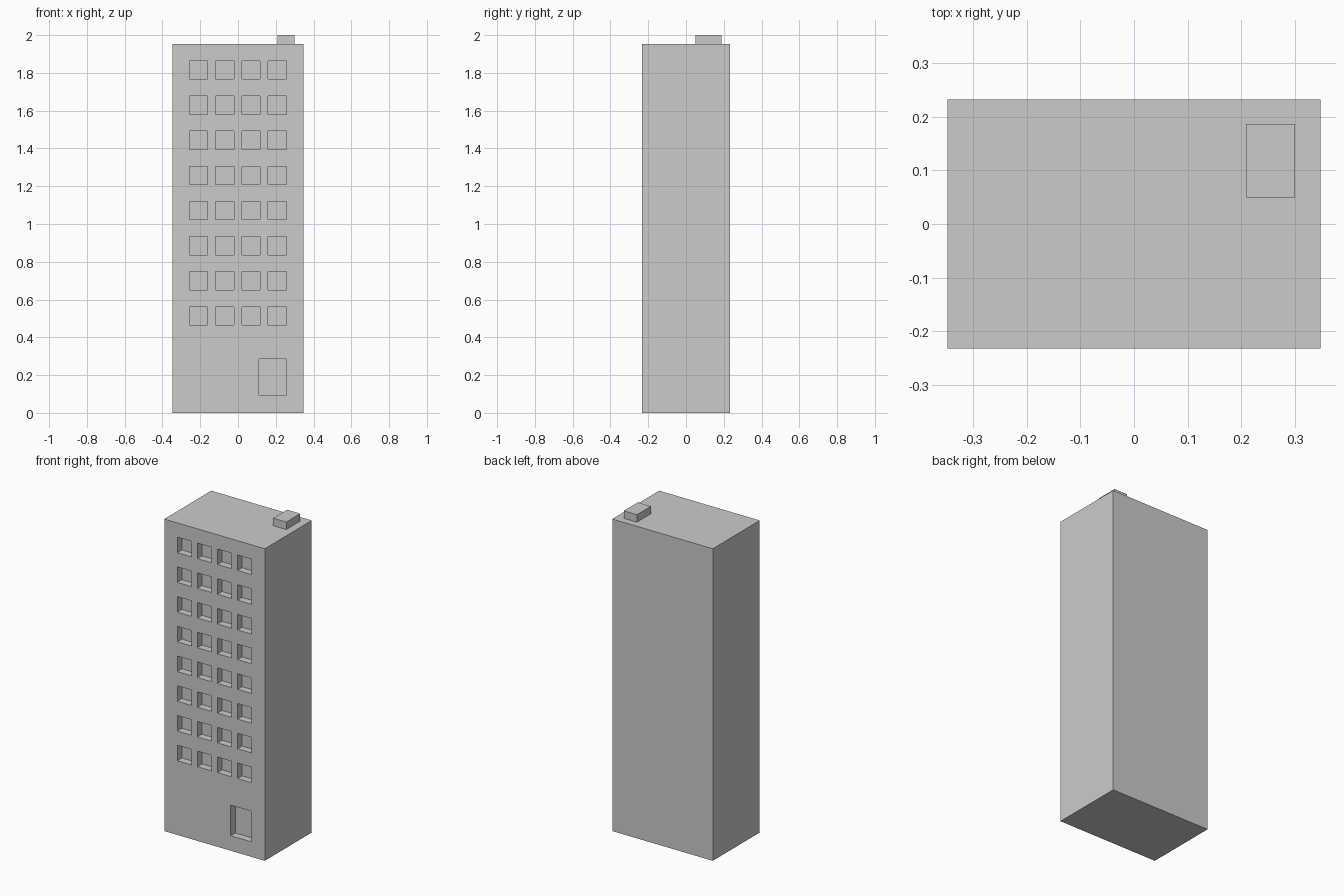
import bpy, bmesh
from mathutils import Matrix, Vector

if "Cube" in bpy.data.objects:
    bpy.data.objects.remove(bpy.data.objects["Cube"])


def boxes(name, bounds):
    """One object made of boxes given as (low corner, high corner)."""
    bm = bmesh.new()
    for lo, hi in bounds:
        lo, hi = Vector(lo), Vector(hi)
        mat = Matrix.Translation((lo + hi) / 2) @ Matrix.Diagonal((*(hi - lo), 1))
        bmesh.ops.create_cube(bm, size=1, matrix=mat)
    mesh = bpy.data.meshes.new(name)
    bm.to_mesh(mesh)
    bm.free()
    obj = bpy.data.objects.new(name, mesh)
    bpy.context.collection.objects.link(obj)
    return obj


W, D, H = 0.348, 0.232, 1.953   # half width, half depth, roof height
DEPTH = 0.045                   # recess depth
Y0, Y1 = -D - 0.1, -D + DEPTH

# Tower block and rooftop hut
tower = boxes("tower", [((-W, -D, 0), (W, D, H))])
boxes("roof_hut", [((0.209, 0.049, H), (0.30, 0.187, 2.0))])

# Recesses: doorway, then 8 floors of 4 windows
recesses = [((0.112, Y0, 0.094), (0.256, Y1, 0.285))]
s = 0.0485
for row in range(8):
    for col in range(4):
        x, z = -0.2095 + col * 0.139, 0.513 + row * 0.186
        recesses.append(((x - s, Y0, z - s), (x + s, Y1, z + s)))
cutter = boxes("recess_cutter", recesses)
cutter.hide_render = True
cutter.hide_viewport = True

cut = tower.modifiers.new("recesses", 'BOOLEAN')
cut.operation = 'DIFFERENCE'
cut.solver = 'EXACT'
cut.object = cutter
